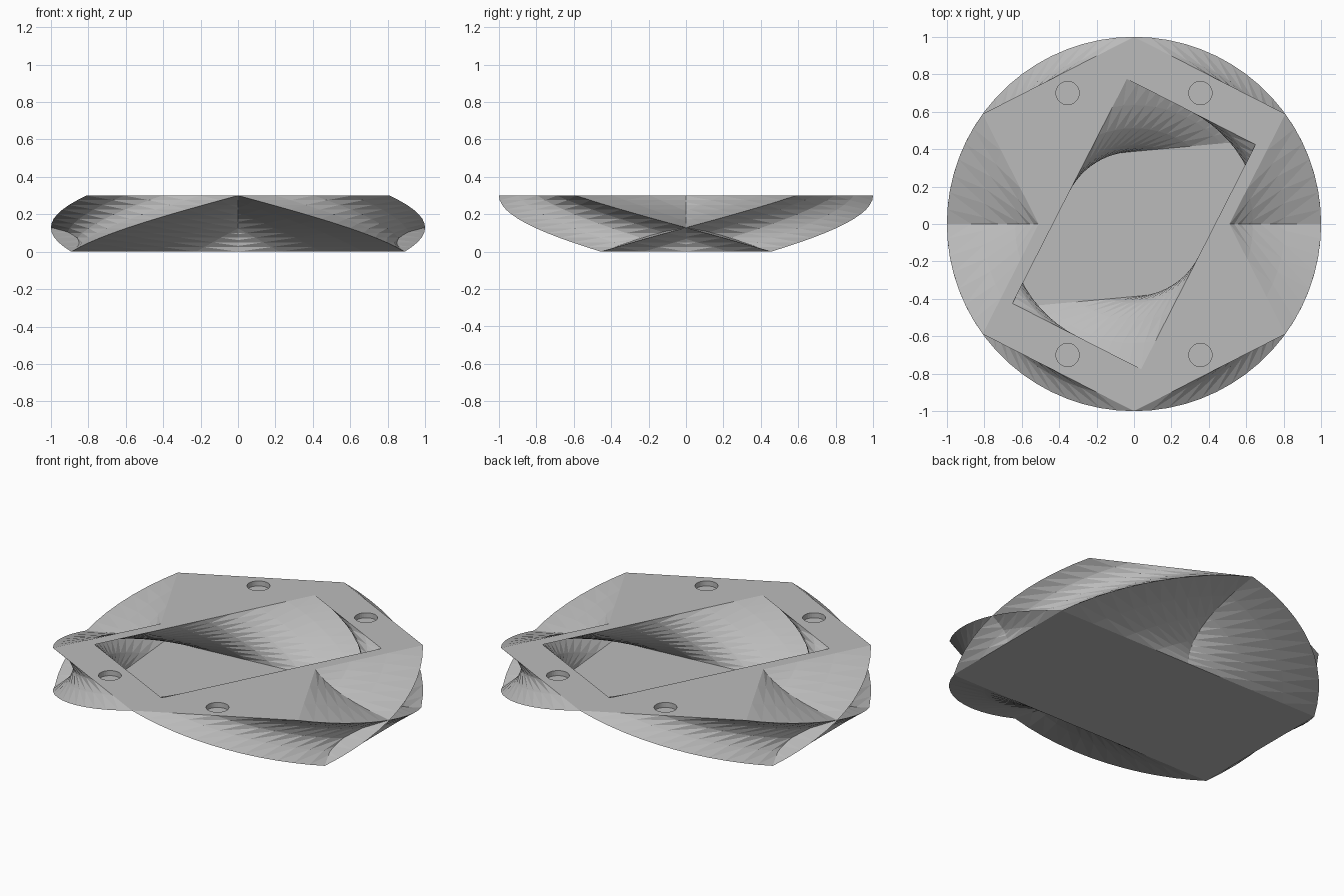
import bpy
import bmesh
import math
from mathutils import Vector, Matrix

cube = bpy.data.objects.get("Cube")
if cube:
    bpy.data.objects.remove(cube, do_unlink=True)

HEIGHT = 0.3
SLICES = 12
TWIST = math.radians(63)

gray = bpy.data.materials.new("plain_gray")
gray.use_nodes = True
color = (0.5, 0.5, 0.5, 1)
gray.diffuse_color = color
gray.node_tree.nodes["Principled BSDF"].inputs["Base Color"].default_value = color


def make_object(name, bm):
    bmesh.ops.recalc_face_normals(bm, faces=bm.faces[:])
    mesh = bpy.data.meshes.new(name)
    bm.to_mesh(mesh)
    bm.free()
    mesh.materials.append(gray)
    obj = bpy.data.objects.new(name, mesh)
    bpy.context.collection.objects.link(obj)
    return obj


def rectangle(half_x, half_y, long_cuts=8, short_cuts=4):
    """Outline of a rectangle with evenly divided sides."""
    corners = [Vector((sx * half_x, sy * half_y, 0))
               for sx, sy in ((1, -1), (1, 1), (-1, 1), (-1, -1))]
    points = []
    for i, corner in enumerate(corners):
        cuts = long_cuts if i % 2 else short_cuts
        for k in range(cuts):
            points.append(corner.lerp(corners[(i + 1) % 4], k / cuts))
    return points


def twisted_prism(name, outline, levels):
    """Loft an outline through (height, turn) levels."""
    bm = bmesh.new()
    rings = []
    for z, turn in levels:
        spin = Matrix.Rotation(turn, 3, 'Z')
        rings.append([bm.verts.new(spin @ p + Vector((0, 0, z))) for p in outline])
    n = len(outline)
    sides = []
    for low, high in zip(rings, rings[1:]):
        for i in range(n):
            j = (i + 1) % n
            sides.append(bm.faces.new((low[i], low[j], high[j], high[i])))
    bm.faces.new(rings[0][::-1])
    bm.faces.new(rings[-1])
    bmesh.ops.triangulate(bm, faces=sides)
    return make_object(name, bm)


def combine(target, tool, operation):
    """Apply a boolean and discard the tool."""
    tool.hide_render = True
    mod = target.modifiers.new(operation.lower(), 'BOOLEAN')
    mod.operation = operation
    mod.solver = 'EXACT'
    mod.object = tool
    bpy.context.view_layer.objects.active = target
    bpy.ops.object.modifier_apply(modifier=mod.name)
    bpy.data.objects.remove(tool, do_unlink=True)


def twist_levels(start_z, start_turn, end_turn, slices):
    return [(start_z + (HEIGHT - start_z) * k / slices,
             start_turn + (end_turn - start_turn) * k / slices)
            for k in range(slices + 1)]


# Body: two rectangles twisted in opposite directions
outer = rectangle(0.891, 0.454)
body = twisted_prism("twisted_tray", outer, twist_levels(0, 0, TWIST, SLICES))
mirror_body = twisted_prism("counter_twist", outer, twist_levels(0, 0, -TWIST, SLICES))
combine(body, mirror_body, 'UNION')

# Twisted cavity, left with a thin floor
levels = twist_levels(0.025, TWIST / SLICES, TWIST, SLICES - 1)
levels.append((HEIGHT + 0.05, TWIST))
cavity = twisted_prism("cavity_cutter", rectangle(0.673, 0.386), levels)
combine(body, cavity, 'DIFFERENCE')

# Four shallow round sockets in the top face
for x in (-0.355, 0.355):
    for y in (-0.7, 0.7):
        bm = bmesh.new()
        bmesh.ops.create_cone(bm, cap_ends=True, segments=32, radius1=0.062,
                              radius2=0.062, depth=0.06,
                              matrix=Matrix.Translation((x, y, HEIGHT)))
        combine(body, make_object("socket_cutter", bm), 'DIFFERENCE')
